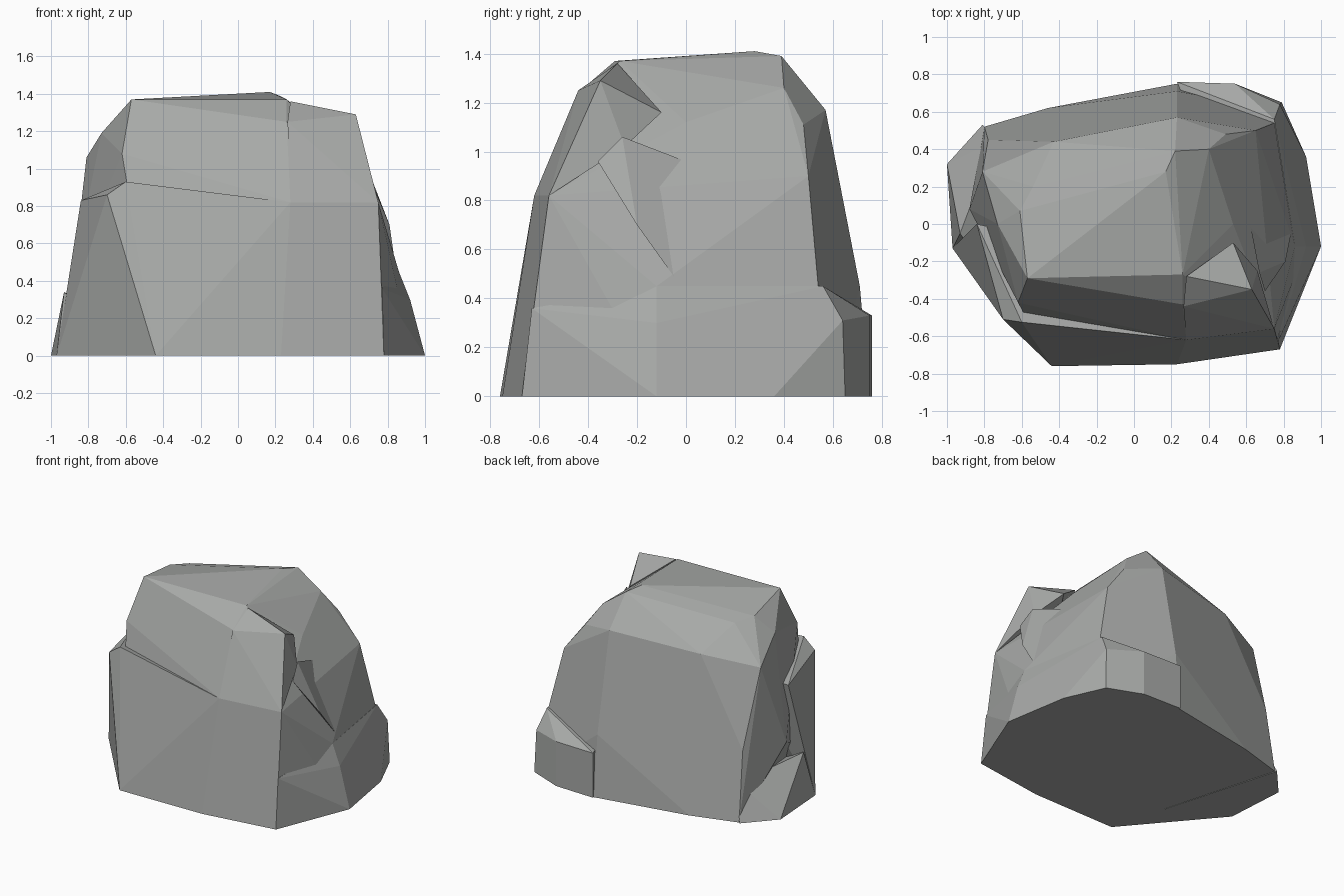
import bpy, bmesh

# grey stone
stone = bpy.data.materials.new("stone")
stone.diffuse_color = (0.39, 0.4, 0.39, 1)


def hull(name, pts):
    """Faceted block of stone spanned by its corner points."""
    bm = bmesh.new()
    for p in pts:
        bm.verts.new(p)
    bmesh.ops.convex_hull(bm, input=bm.verts)
    loose = [v for v in bm.verts if not v.link_faces]
    bmesh.ops.delete(bm, geom=loose, context='VERTS')
    bmesh.ops.dissolve_limit(bm, angle_limit=0.07, verts=bm.verts, edges=bm.edges)
    bmesh.ops.recalc_face_normals(bm, faces=bm.faces)
    me = bpy.data.meshes.new(name)
    bm.to_mesh(me)
    bm.free()
    me.materials.append(stone)
    ob = bpy.data.objects.new(name, me)
    bpy.context.collection.objects.link(ob)
    return ob


# main mass of the boulder
rock = hull("boulder", [
    (-.44, -.76, 0), (.23, -.75, 0), (.78, -.67, 0), (.93, -.1, 0), (.79, .60, 0),
    (.23, .75, 0), (-.46, .62, 0), (-.80, .52, 0),
    (.86, -.12, .45), (.75, .54, .45), (.23, .71, .45), (-.78, .45, .5),
    (-.88, .08, .45), (.28, -.62, .82), (.75, -.56, .82), (.65, .50, .90),
    (-.62, -.42, 1.08), (-.73, 0, 1.19), (-.81, .28, 1.06), (-.43, .44, 1.12),
    (.23, .57, 1.17), (.49, .48, 1.11), (.53, 0, 1.12), (.26, -.43, 1.25),
    (-.57, -.29, 1.37), (.26, -.27, 1.37),
    (.17, .28, 1.41), (.22, .39, 1.39), (.40, .40, 1.26), (-.24, .23, 1.33),
    (-.54, .20, 1.29), (-.61, .07, 1.31)])

parts = [
    # flared foot on the right and back
    hull("back_foot", [
        (.78, -.67, 0), (1, -.12, 0), (.92, .36, 0), (.79, .65, 0), (.54, .75, 0),
        (.23, .76, 0), (.23, .76, .33), (.54, .75, .33), (.78, .64, .31),
        (.92, -.12, .3), (.86, -.12, .45), (.77, -.63, .36), (.75, .56, .45)]),
    # wedge-shaped foot on the left
    hull("left_foot", [
        (-.81, .53, 0), (-1, .32, 0), (-.97, -.13, 0), (-.44, -.76, 0),
        (-.93, -.05, .34), (-.74, .45, .25)]),
    # lower front face ending in a ledge on the left
    hull("front_ledge", [
        (-.44, -.76, 0), (.23, -.75, 0), (-.97, -.13, 0), (-.60, -.525, .93),
        (-.70, -.51, .86), (.28, -.62, .82), (-.84, .0, .83), (-.4, -.1, .8)]),
    # raised shoulder on the front right
    hull("right_shoulder", [
        (.63, -.35, 1.29), (.265, -.44, 1.25), (.28, -.28, 1.36),
        (.53, -.10, 1.16), (.75, -.56, .82), (.28, -.62, .82), (.66, -.25, 1.02)]),
    # jutting chip under the shoulder
    hull("right_chip", [
        (.67, -.26, 1.06), (.70, -.36, .96), (.62, 0, .96), (.81, -.2, .7),
        (.84, -.05, .49)]),
]

# fuse everything into one stone
bpy.context.view_layer.objects.active = rock
for p in parts:
    mod = rock.modifiers.new("join", 'BOOLEAN')
    mod.operation = 'UNION'
    mod.solver = 'EXACT'
    mod.object = p
    bpy.ops.object.modifier_apply(modifier=mod.name)
    bpy.data.objects.remove(p)
